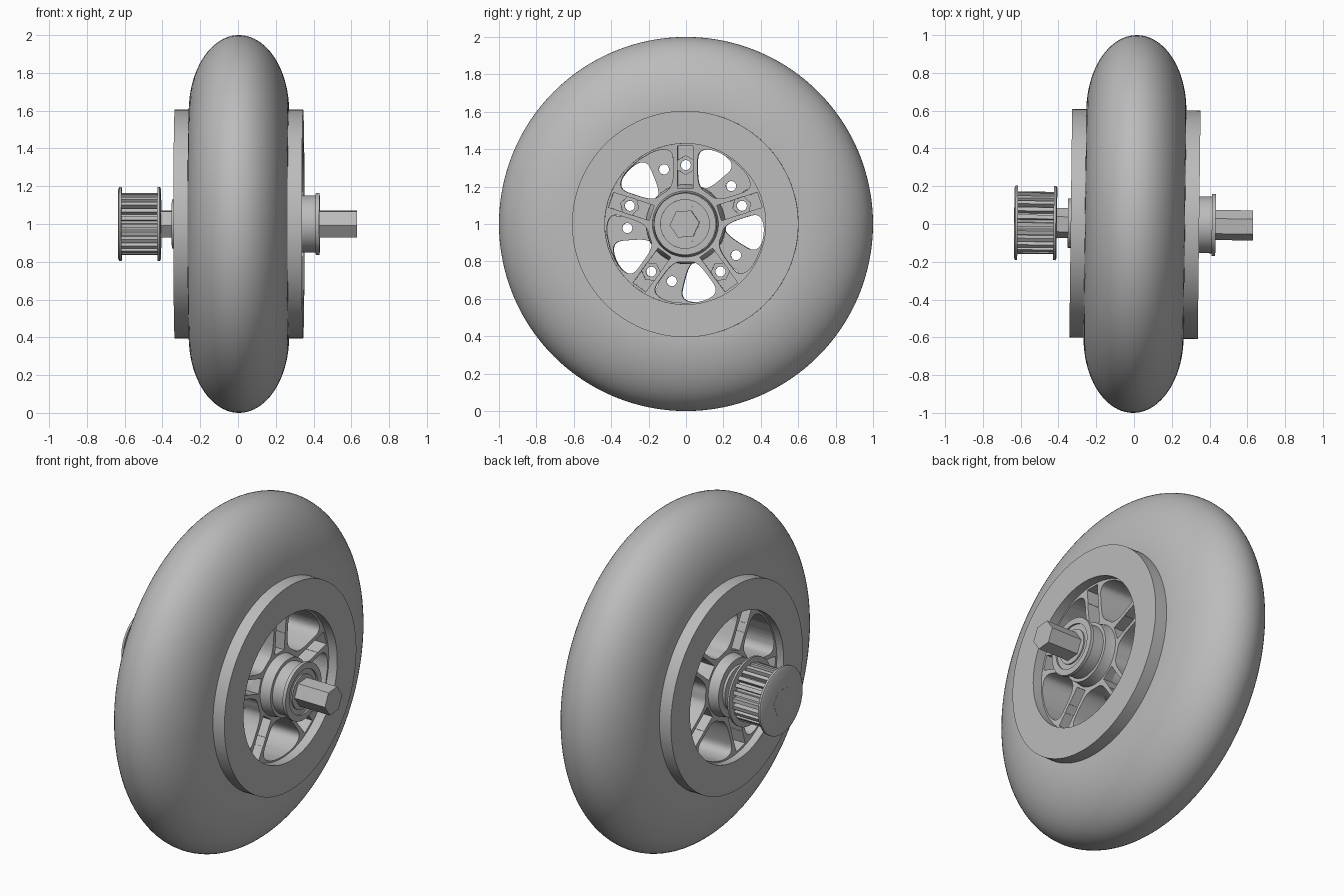
import bpy, bmesh
from math import sin, cos, tau, radians, asin, copysign
from mathutils import Matrix

cube = bpy.data.objects.get("Cube")
if cube:
    bpy.data.objects.remove(cube, do_unlink=True)

grey = bpy.data.materials.new("plain grey")
grey.use_nodes = True
grey.diffuse_color = (0.5, 0.5, 0.5, 1)
grey.node_tree.nodes["Principled BSDF"].inputs["Base Color"].default_value = (0.5, 0.5, 0.5, 1)

# The axle lies along x, turned very slightly about the vertical
PLACE = Matrix.Translation((0, 0, 1)) @ Matrix.Rotation(radians(-0.7), 4, 'Z')
STEP = tau / 5


def finish(name, bm):
    bmesh.ops.recalc_face_normals(bm, faces=bm.faces)
    mesh = bpy.data.meshes.new(name)
    bm.to_mesh(mesh)
    bm.free()
    mesh.materials.append(grey)
    for p in mesh.polygons:
        p.use_smooth = True
    mesh.set_sharp_from_angle(angle=radians(30))
    obj = bpy.data.objects.new(name, mesh)
    obj.matrix_world = PLACE
    bpy.context.collection.objects.link(obj)
    return obj


def lathe(name, profile, segments=96):
    """Turn a closed (x, radius) profile about the axle."""
    bm = bmesh.new()
    rings = [[bm.verts.new((x, r * cos(tau * i / segments), r * sin(tau * i / segments)))
              for x, r in profile] for i in range(segments)]
    n = len(profile)
    for i in range(segments):
        a, b = rings[i], rings[(i + 1) % segments]
        for j in range(n):
            k = (j + 1) % n
            bm.faces.new((a[j], a[k], b[k], b[j]))
    return finish(name, bm)


def prisms(name, outlines, x0, x1):
    """Extrude (y, z) outlines along the axle."""
    bm = bmesh.new()
    for pts in outlines:
        a = [bm.verts.new((x0, y, z)) for y, z in pts]
        b = [bm.verts.new((x1, y, z)) for y, z in pts]
        bm.faces.new(a)
        bm.faces.new(b)
        for i in range(len(pts)):
            j = (i + 1) % len(pts)
            bm.faces.new((a[i], a[j], b[j], b[i]))
    return finish(name, bm)


def polar(r, a):
    return r * cos(a), r * sin(a)


def circle(r, n, centre=(0, 0), turn=0.0):
    return [(centre[0] + r * cos(turn + tau * i / n), centre[1] + r * sin(turn + tau * i / n))
            for i in range(n)]


def window(mid, n=48):
    """Rounded opening between two parallel-sided spokes."""
    pts = []
    for i in range(n):
        c, s = cos(tau * i / n), sin(tau * i / n)
        u, v = copysign(abs(c) ** 0.5, c), copysign(abs(s) ** 0.5, s)
        r = 0.313 + 0.11 * v
        pts.append(polar(r, mid + u * (STEP / 2 - asin(0.065 / r))))
    return pts


def slot(a):
    """Straight channel running along a spoke."""
    c, s = cos(a), sin(a)
    return [(r * c - w * s, r * s + w * c)
            for r, w in ((0.19, -0.042), (0.418, -0.042), (0.418, 0.042), (0.19, 0.042))]


def cut(obj, cutters):
    for c in cutters:
        c.hide_render = True
        m = obj.modifiers.new("cut", 'BOOLEAN')
        m.operation, m.solver, m.object = 'DIFFERENCE', 'EXACT', c
    bpy.context.view_layer.update()
    result = bpy.data.meshes.new_from_object(
        obj.evaluated_get(bpy.context.evaluated_depsgraph_get()))
    obj.modifiers.clear()
    obj.data = result
    for p in result.polygons:
        p.use_smooth = True
    result.set_sharp_from_angle(angle=radians(30))
    for c in cutters:
        bpy.data.objects.remove(c, do_unlink=True)


# Tyre and rim band
arc = [radians(-15 + 210 * i / 48) for i in range(49)]
lathe("tyre", [(0.005 + 0.265 * cos(a), 0.6 + 0.4 * sin(a)) for a in arc], 128)
lathe("rim", [(-0.335, 0.43), (-0.335, 0.605), (0.345, 0.605), (0.345, 0.43)], 128)

# Two spoked hub halves, turned against each other
for side, s, start in (("left", 1, 90), ("right", -1, 112)):
    angles = [radians(start) + STEP * k for k in range(5)]
    spokes = lathe(side + "_spokes", [(s * 0.02, 0.13), (s * 0.27, 0.13),
                                      (s * 0.29, 0.44), (s * 0.02, 0.44)])
    bolts = [(polar(0.315, a), a) for a in angles]
    cut(spokes, [
        prisms("window_cutter", [window(a + STEP / 2) for a in angles], s * -0.1, s * 0.5),
        prisms("slot_cutter", [slot(a) for a in angles], s * 0.15, s * 0.5),
        prisms("nut_cutter", [circle(0.05, 6, p, a) for p, a in bolts], s * 0.1, s * 0.48),
        prisms("bolt_cutter", [circle(0.027, 24, p) for p, a in bolts], s * -0.1, s * 0.46),
    ])
    # Flared hub core
    flare = [(0.0, 0.215), (0.16, 0.212), (0.2, 0.2), (0.235, 0.187),
             (0.27, 0.177), (0.31, 0.17), (0.335, 0.168)]
    lathe(side + "_hub", [(s * x, r) for x, r in flare + [(0.335, 0.06), (0.0, 0.06)]])

# Bearings on both ends of the hub
lathe("left_bearing", [(0.3, 0.05), (0.3, 0.15), (0.412, 0.15), (0.412, 0.165), (0.432, 0.165),
                       (0.432, 0.13), (0.422, 0.13), (0.422, 0.1), (0.43, 0.1), (0.43, 0.05)])
lathe("right_bearing", [(-0.3, 0.05), (-0.3, 0.13), (-0.35, 0.13), (-0.35, 0.05)])

# Hexagonal axle
prisms("axle", [circle(0.08, 6, turn=radians(5))], -0.635, 0.63)

# Toothed pulley with two flanges
TEETH = 24
outline = [polar(r, tau * (k + f) / TEETH) for k in range(TEETH)
           for f, r in ((0.0, 0.165), (0.5, 0.165), (0.58, 0.138), (0.92, 0.138))]
prisms("pulley_teeth", [outline], -0.625, -0.415)
for name, outer, inner in (("outer", -0.634, -0.616), ("inner", -0.408, -0.426)):
    step = (inner - outer) * 0.35
    lathe(name + "_pulley_flange", [(outer, 0.05), (outer, 0.186), (outer + step, 0.197),
                                    (inner, 0.197), (inner, 0.05)])
